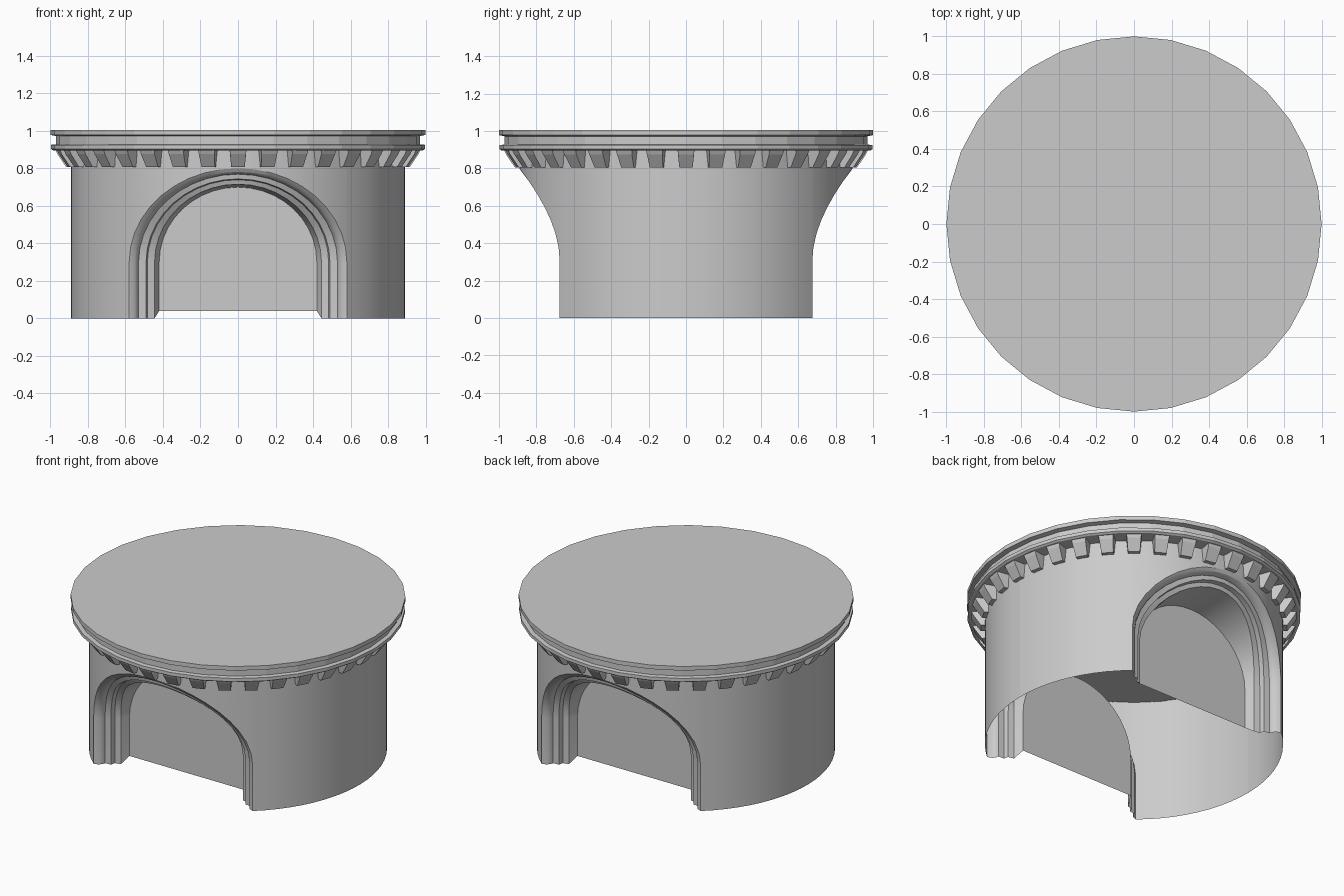
import bpy
from math import sin, cos, pi, asin, sqrt

if "Cube" in bpy.data.objects:
    bpy.data.objects.remove(bpy.data.objects["Cube"])

R = 0.89            # drum radius
A, B, SPRING = 0.58, 0.50, 0.30   # outer arch half width, rise, springing height
WALL_TOP = 0.895
ARC = 20            # segments round each arch


def add(name, verts, faces, smooth=False, turn=0.0):
    mesh = bpy.data.meshes.new(name)
    mesh.from_pydata(verts, [], faces)
    mesh.update()
    ob = bpy.data.objects.new(name, mesh)
    bpy.context.collection.objects.link(ob)
    ob.rotation_euler.z = turn
    if smooth:
        bpy.ops.object.select_all(action='DESELECT')
        ob.select_set(True)
        bpy.context.view_layer.objects.active = ob
        bpy.ops.object.shade_smooth_by_angle(angle=0.5)
    return ob


def front_y(x):
    return -sqrt(max(R * R - x * x, 0.0))


def arch_loop(inset, depth, flat_y=None, base=0.0):
    """Outline of one moulding edge, from right foot over the top to left foot."""
    a, b = A - inset, B - inset * 0.63
    pts = [(1, 0, None)] + [(cos(pi * i / ARC), sin(pi * i / ARC), 1)
                            for i in range(ARC + 1)] + [(-1, 0, None)]
    out = []
    for c, s, up in pts:
        z = SPRING + b * s if up else base
        y = front_y(A * c) + depth if flat_y is None else flat_y
        out.append((a * c, y, z))
    return out


def half_drum(name, turn):
    """Half of the curved wall, with the arch opening left out."""
    phi0 = asin(A / R)
    n = 10
    sides = [pi / 2 + (phi0 - pi / 2) * i / n for i in range(n + 1)]
    verts, faces = [], []

    def strip(cols):
        start, rows = len(verts), len(cols[0])
        for col in cols:
            verts.extend(col)
        for i in range(len(cols) - 1):
            for j in range(rows - 1):
                p, q = start + i * rows + j, start + (i + 1) * rows + j
                faces.append((q, p, p + 1, q + 1))

    right = [[(R * sin(p), -R * cos(p), z) for z in (0, SPRING, WALL_TOP)] for p in sides]
    strip(right)
    strip([[(-x, y, z) for x, y, z in col] for col in reversed(right)])
    strip([[p, (p[0], p[1], WALL_TOP)] for p in arch_loop(0, 0)[1:-1]])
    add(name, verts, faces, True, turn)


def arch(name, turn):
    """Stepped moulding round the niche, ending in the flat back panel."""
    steps = [(0, 0), (0.03, 0.012), (0.045, 0.03), (0.05, 0.048),
             (0.09, 0.052), (0.097, 0.082), (0.135, 0.09)]
    loops = [arch_loop(i, d) for i, d in steps]
    loops.append(arch_loop(0.16, 0, flat_y=-0.53, base=0.04))
    n = len(loops[0])
    verts = [p for loop in loops for p in loop]
    faces = [(k * n + i, k * n + i + 1, (k + 1) * n + i + 1, (k + 1) * n + i)
             for k in range(len(loops) - 1) for i in range(n - 1)]
    faces.append(tuple(range((len(loops) - 1) * n, len(loops) * n)))
    add(name, verts, faces, True, turn)


def lathe(name, profile, n):
    """Flat-sided turned ring; both ends are capped."""
    m = len(profile)
    verts = [(r * cos(2 * pi * i / n), r * sin(2 * pi * i / n), z)
             for i in range(n) for r, z in profile]
    faces = []
    for i in range(n):
        a, b = i * m, (i + 1) % n * m
        faces += [(a + j, b + j, b + j + 1, a + j + 1) for j in range(m - 1)]
    faces.append(tuple(i * m for i in reversed(range(n))))
    faces.append(tuple(i * m + m - 1 for i in range(n)))
    add(name, verts, faces)


# Drum and arched niches, front and back
for label, turn in (("front", 0), ("back", pi)):
    half_drum(label + "_drum_wall", turn)
    arch(label + "_arched_niche", turn)

# Ceiling inside the hollow drum
add("drum_ceiling", [(0.885 * cos(2 * pi * i / 64), 0.885 * sin(2 * pi * i / 64), 0.805)
                     for i in range(64)], [tuple(reversed(range(64)))])

# Round top slab with recessed neck and lower plate
lathe("cornice_slab", [(0.86, 0.895), (0.985, 0.895), (0.997, 0.903), (0.997, 0.925),
                       (0.97, 0.928), (0.97, 0.972), (1.0, 0.978), (1.0, 1.005)], 32)

# Ring of tapered bracket blocks
side = [(0.875, 0.897), (0.972, 0.897), (0.962, 0.875), (0.915, 0.806), (0.875, 0.806)]
half = [0.045, 0.045, 0.042, 0.036, 0.036]
m, verts, faces = len(side), [], []
for k in range(36):
    c, s, base = cos(2 * pi * k / 36), sin(2 * pi * k / 36), len(verts)
    for sign in (-1, 1):
        for (r, z), w in zip(side, half):
            verts.append((r * c - sign * w * s, r * s + sign * w * c, z))
    faces.append(tuple(base + j for j in reversed(range(m))))
    faces.append(tuple(base + m + j for j in range(m)))
    for j in range(m):
        j2 = (j + 1) % m
        faces.append((base + j, base + j2, base + m + j2, base + m + j))
blocks = add("bracket_blocks", verts, faces)
import bmesh
bm = bmesh.new()
bm.from_mesh(blocks.data)
bmesh.ops.recalc_face_normals(bm, faces=bm.faces)
bm.to_mesh(blocks.data)
bm.free()
